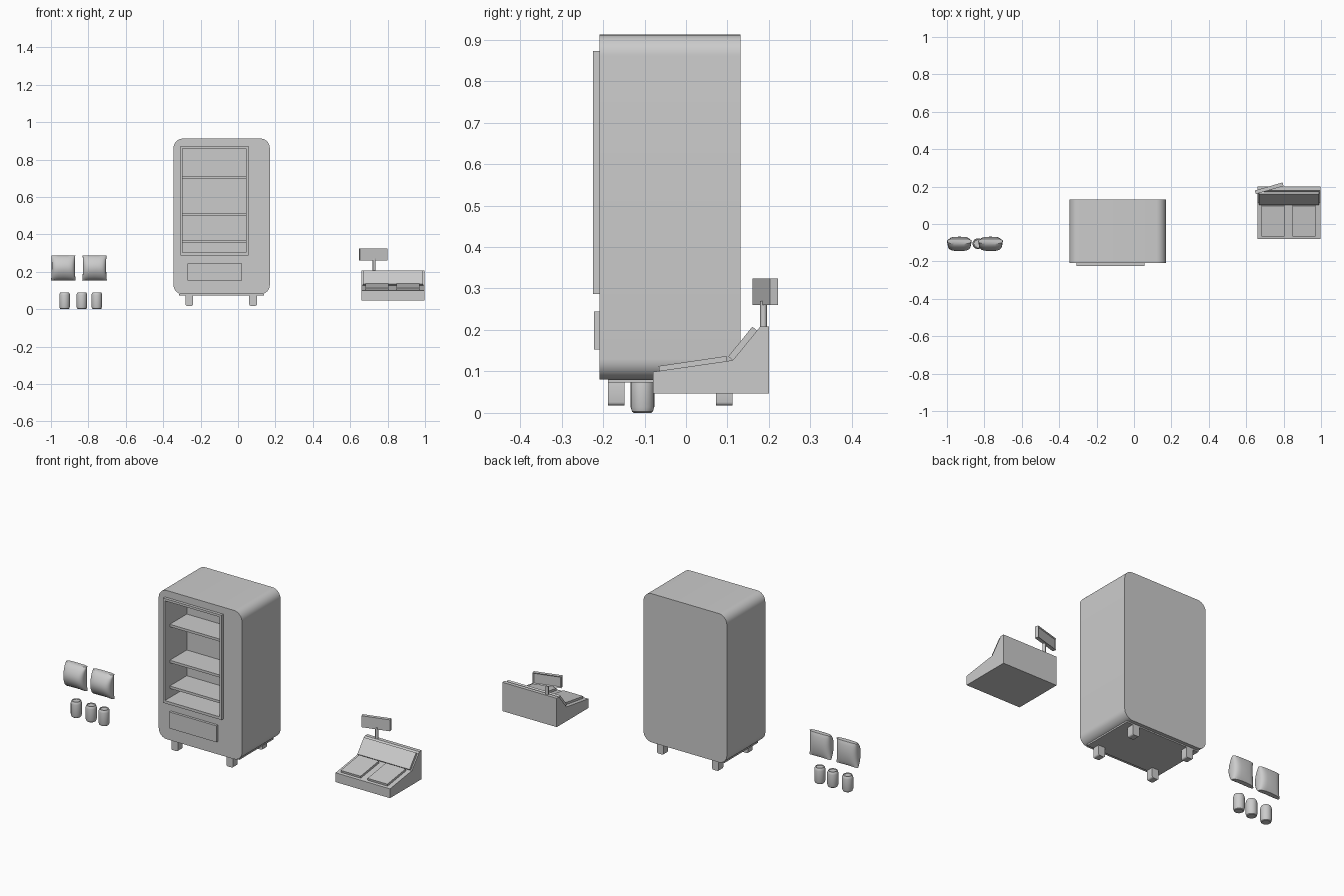
import bpy, bmesh, math
from mathutils import Vector, Matrix

if "Cube" in bpy.data.objects:
    bpy.data.objects.remove(bpy.data.objects["Cube"])


def finish(name, bm, smooth=False):
    bmesh.ops.recalc_face_normals(bm, faces=bm.faces)
    me = bpy.data.meshes.new(name)
    bm.to_mesh(me)
    bm.free()
    ob = bpy.data.objects.new(name, me)
    bpy.context.collection.objects.link(ob)
    if smooth:
        bpy.ops.object.select_all(action='DESELECT')
        ob.select_set(True)
        bpy.context.view_layer.objects.active = ob
        bpy.ops.object.shade_smooth_by_angle(angle=math.radians(35))
    return ob


def box(name, x, y, z, matrix=None):
    bm = bmesh.new()
    bmesh.ops.create_cube(bm, size=1)
    for v in bm.verts:
        v.co = [(r[0] + r[1]) / 2 + c * (r[1] - r[0]) for r, c in zip((x, y, z), v.co)]
    if matrix:
        bm.transform(matrix)
    return finish(name, bm)


def prism(name, pts, axis, lo, hi, smooth=False):
    """Extrude a 2D profile along x (profile is y,z) or y (profile is x,z)."""
    bm = bmesh.new()
    put = (lambda p: (lo, p[0], p[1])) if axis == 'x' else (lambda p: (p[0], lo, p[1]))
    f = bm.faces.new([bm.verts.new(put(p)) for p in pts])
    ext = bmesh.ops.extrude_face_region(bm, geom=[f])
    d = Vector((hi - lo, 0, 0)) if axis == 'x' else Vector((0, hi - lo, 0))
    bmesh.ops.translate(bm, vec=d, verts=[g for g in ext['geom'] if isinstance(g, bmesh.types.BMVert)])
    return finish(name, bm, smooth)


def rounded(x0, x1, z0, z1, r, n=8):
    pts = []
    corners = ((x1 - r, z1 - r), (x0 + r, z1 - r), (x0 + r, z0 + r), (x1 - r, z0 + r))
    for k, (cx, cz) in enumerate(corners):
        for i in range(n + 1):
            a = math.pi / 2 * (k + i / n)
            pts.append((cx + r * math.cos(a), cz + r * math.sin(a)))
    return pts


def cut(ob, cutter):
    m = ob.modifiers.new("cut", 'BOOLEAN')
    m.operation, m.solver, m.object = 'DIFFERENCE', 'EXACT', cutter
    bpy.context.view_layer.objects.active = ob
    bpy.ops.object.modifier_apply(modifier=m.name)


def loft(name, rings):
    bm = bmesh.new()
    vs = [[bm.verts.new(p) for p in ring] for ring in rings]
    n = len(vs[0])
    for a, b in zip(vs, vs[1:]):
        for i in range(n):
            bm.faces.new((a[i], a[(i + 1) % n], b[(i + 1) % n], b[i]))
    bm.faces.new(vs[0])
    bm.faces.new(vs[-1])
    return finish(name, bm, True)


# vending cabinet with display cavity and window frame
body = prism("cabinet", rounded(-0.345, 0.17, 0.08, 0.912, 0.05), 'y', -0.208, 0.132, True)
frame = box("window_frame", (-0.307, 0.055), (-0.224, -0.207), (0.287, 0.873))
cavity = box("cavity_cutter", (-0.296, 0.043), (-0.3, -0.03), (0.302, 0.86))
for part in (body, frame):
    cut(part, cavity)
bpy.data.objects.remove(cavity)
for z in (0.698, 0.497, 0.353):
    box("shelf", (-0.297, 0.044), (-0.18, -0.029), (z, z + 0.014))

# dispensing flap, base plate and feet
box("dispensing_flap", (-0.27, 0.022), (-0.222, -0.207), (0.153, 0.245))
box("base_plate", (-0.315, 0.14), (-0.188, 0.112), (0.073, 0.081))
for x in (-0.281, 0.06):
    for y in (-0.188, 0.072):
        foot = rounded(x, x + 0.041, 0.018, 0.085, 0.008, 3)
        prism("foot", foot, 'y', y, y + 0.04, True)

# drink cans
can_profile = ((0.021, 0.0), (0.025, 0.003), (0.0285, 0.014), (0.0285, 0.076),
               (0.027, 0.082), (0.023, 0.090), (0.021, 0.090), (0.020, 0.086))
for x in (-0.927, -0.835, -0.755):
    loft("drink_can", [[(x + r * math.cos(i * math.tau / 24), -0.105 + r * math.sin(i * math.tau / 24), z)
                        for i in range(24)] for r, z in can_profile])

# snack bags: pillow lofts, pinched at top and bottom
for x in (-0.934, -0.767):
    rings = []
    for k in range(15):
        t = k / 14
        bulge = math.sin(math.pi * t) ** 0.7 if 0 < t < 1 else 0
        w = 0.066 - 0.003 * bulge - 0.002 * t
        d = 0.013 + 0.025 * bulge
        yc = -0.092 - 0.014 * bulge
        ring = []
        for i in range(32):
            a = math.tau * i / 32
            c, s = math.cos(a), math.sin(a)
            px = math.copysign(abs(c) ** 0.55, c)
            py = math.copysign(abs(s) ** 0.75, s)
            lift = 0.006 * (1 - px * px) * (1 - t)
            ring.append((x + w * px, yc + d * py, 0.152 + 0.135 * t + lift))
        rings.append(ring)
    loft("snack_bag", rings)

# cash register body
prism("register_body", ((-0.08, 0.047), (-0.08, 0.099), (0.113, 0.127), (0.179, 0.208), (0.2, 0.208), (0.2, 0.047)),
      'x', 0.66, 0.997)
# key pads on the shallow slope, display panel on the steep one
for x in (0.682, 0.848):
    prism("key_pad", ((-0.064, 0.1), (-0.066, 0.113), (0.097, 0.137), (0.099, 0.124)), 'x', x, x + 0.123)
prism("register_panel", ((0.114, 0.126), (0.102, 0.136), (0.160, 0.208), (0.172, 0.198)), 'x', 0.667, 0.99)

# customer display on a post, turned slightly
loft("display_post", [[(0.728 + 0.008 * math.cos(i * math.tau / 12), 0.187 + 0.008 * math.sin(i * math.tau / 12), z)
                       for i in range(12)] for z in (0.2, 0.27)])
turn = Matrix.Translation((0.723, 0.191, 0)) @ Matrix.Rotation(math.radians(16), 4, 'Z')
bm = bmesh.new()
bmesh.ops.create_cube(bm, size=1)
bmesh.ops.scale(bm, vec=(0.154, 0.02, 0.064), verts=bm.verts)
back = [f for f in bm.faces if f.calc_center_median().y > 0.005]
bmesh.ops.inset_region(bm, faces=back, thickness=0.007)
bmesh.ops.translate(bm, vec=(0, -0.005, 0), verts=back[0].verts)
bm.transform(turn @ Matrix.Translation((0, 0, 0.292)))
finish("customer_display", bm)
